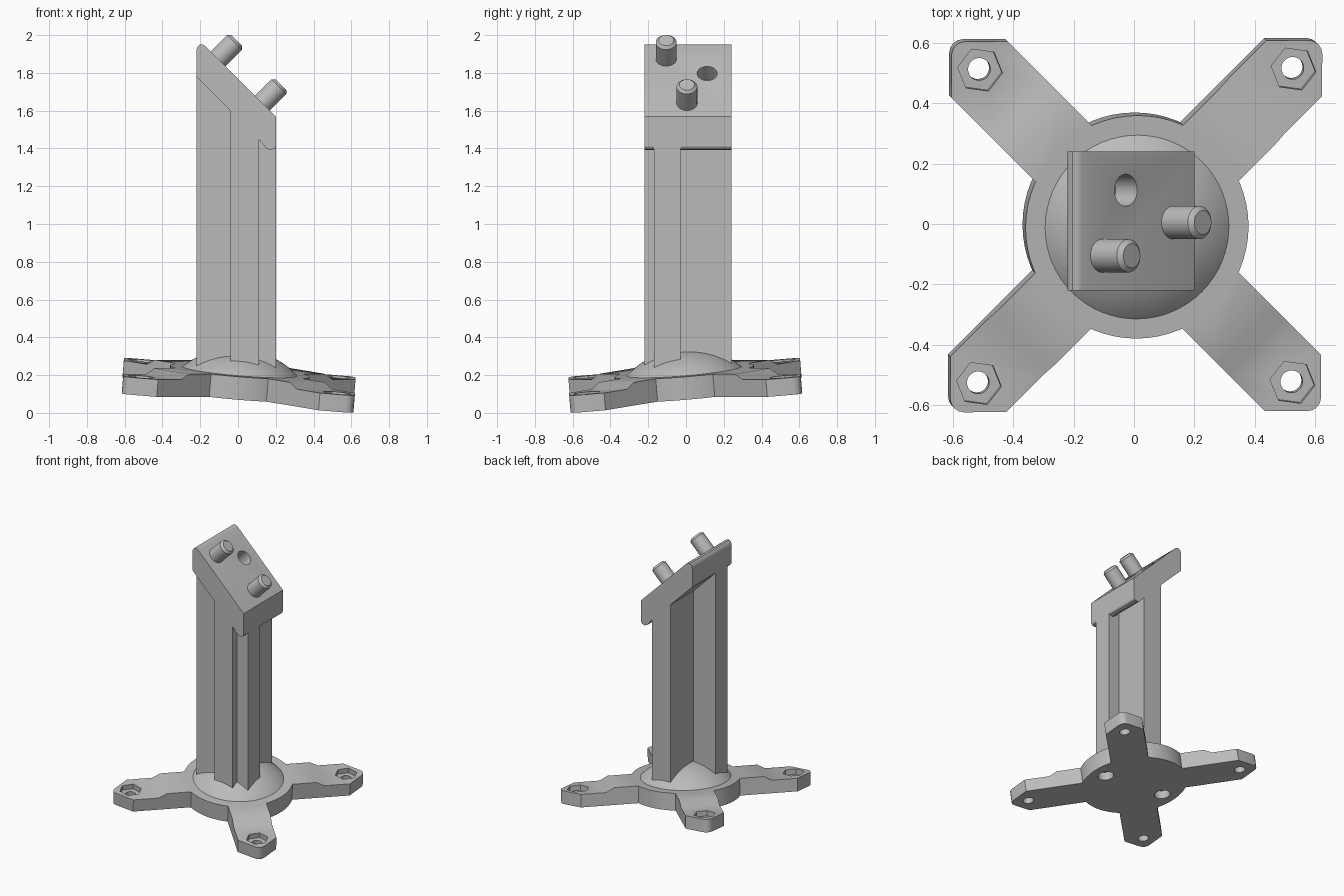
import bpy, bmesh, math
from mathutils import Matrix, Vector

if "Cube" in bpy.data.objects:
    bpy.data.objects.remove(bpy.data.objects["Cube"], do_unlink=True)

grey = bpy.data.materials.new("plain grey")
grey.use_nodes = True
colour = (0.5, 0.5, 0.5, 1)
grey.diffuse_color = colour
grey.node_tree.nodes["Principled BSDF"].inputs["Base Color"].default_value = colour


def add(name, bm, matrix=None):
    if matrix:
        bm.transform(matrix)
    bmesh.ops.recalc_face_normals(bm, faces=bm.faces)
    mesh = bpy.data.meshes.new(name)
    bm.to_mesh(mesh)
    bm.free()
    mesh.materials.append(grey)
    ob = bpy.data.objects.new(name, mesh)
    bpy.context.collection.objects.link(ob)
    return ob


def prism(points, height):
    """Flat outline in XY pushed up along Z."""
    bm = bmesh.new()
    face = bm.faces.new([bm.verts.new((x, y, 0)) for x, y in points])
    ext = bmesh.ops.extrude_face_region(bm, geom=[face])
    bmesh.ops.translate(bm, vec=(0, 0, height),
                        verts=[v for v in ext["geom"] if isinstance(v, bmesh.types.BMVert)])
    return bm


def ring(radius, sides, cx=0, cy=0, turn=0):
    return [(cx + radius * math.cos(turn + math.tau * i / sides),
             cy + radius * math.sin(turn + math.tau * i / sides)) for i in range(sides)]


def select(ob):
    bpy.ops.object.select_all(action="DESELECT")
    ob.select_set(True)
    bpy.context.view_layer.objects.active = ob


def boolean(ob, other, operation):
    select(ob)
    mod = ob.modifiers.new(operation.lower(), "BOOLEAN")
    mod.operation = operation
    mod.solver = "EXACT"
    mod.object = other
    bpy.ops.object.modifier_apply(modifier=mod.name)
    bpy.data.objects.remove(other, do_unlink=True)


def smooth(ob):
    select(ob)
    bpy.ops.object.shade_smooth_by_angle(angle=math.radians(30))


# Tilt shared by the base and dome
normal = Vector((0.083, -0.083, 1))
tilt = Matrix.Translation((0, 0, 0.1)) @ \
    Vector((0, 0, 1)).rotation_difference(normal).to_matrix().to_4x4()
HUB, PAD = 0.122, 0.092

# Base: round hub with four stepped arms
base = add("base", prism(ring(0.37, 64), HUB))
half = [(0.15, 0.131), (0.739, 0.131), (0.838, 0.032), (0.848, 0.017)]
outline = [(x, -y) for x, y in half] + [(0.851, 0)] + half[::-1]
for i in range(4):
    turn = math.pi / 4 + i * math.pi / 2
    arm = prism(outline, HUB)
    for cut in (0.51, 0.566):
        bmesh.ops.bisect_plane(arm, geom=arm.verts[:] + arm.edges[:] + arm.faces[:],
                               plane_co=(cut, 0, 0), plane_no=(1, 0, 0))
    for v in arm.verts:
        if v.co.x > 0.56 and v.co.z > PAD:
            v.co.z = PAD
    boolean(base, add("arm", arm, Matrix.Rotation(turn, 4, "Z")), "UNION")

# Nut pockets and bolt holes at the arm ends
for sx in (-1, 1):
    for sy in (-1, 1):
        x, y = sx * 0.52, sy * 0.52
        for radius, sides, low in ((0.075, 6, 0.055), (0.037, 32, -0.1)):
            tool = prism(ring(radius, sides, x, y, -0.14), 0.3)
            boolean(base, add("cutter", tool, Matrix.Translation((0, 0, low))), "DIFFERENCE")
    # Blind holes under the hub
    tool = prism(ring(0.055, 32, sx * 0.255, 0), 0.16)
    boolean(base, add("cutter", tool, Matrix.Translation((0, 0, -0.1))), "DIFFERENCE")
base.data.transform(tilt)
smooth(base)

# Dome: cap of a large sphere sitting on the hub
rim, rise = 0.305, 0.118
R = (rim ** 2 + rise ** 2) / (2 * rise)
bm = bmesh.new()
bmesh.ops.create_uvsphere(bm, u_segments=64, v_segments=80, radius=R)
bmesh.ops.bisect_plane(bm, geom=bm.verts[:] + bm.edges[:] + bm.faces[:],
                       plane_co=(0, 0, R - rise - 0.004), plane_no=(0, 0, 1), clear_inner=True)
dome = add("dome", bm, tilt @ Matrix.Translation((0, 0, HUB + rise - R)))
smooth(dome)

# Column: cross-shaped section with a slanted top
x0, x1, x2, x3 = -0.22, -0.04, 0.11, 0.2
y0, y1, y2, y3 = -0.22, -0.17, -0.03, 0.24
cross = [(x0, y1), (x1, y1), (x1, y0), (x2, y0), (x2, y1), (x3, y1),
         (x3, y2), (x2, y2), (x2, y3), (x1, y3), (x1, y2), (x0, y2)]
bm = prism(cross, 1)
for v in bm.verts:
    v.co.z = 1.66 - v.co.x if v.co.z > 0.5 else 0.2
add("column", bm)

# Head block: slanted profile extruded along Y
profile = [(-0.22, 1.78), (-0.22, 1.92), (-0.215, 1.938), (-0.203, 1.95), (-0.188, 1.95),
           (-0.172, 1.942), (0.2, 1.57), (0.2, 1.41), (0.192, 1.398), (0.172, 1.391),
           (0.15, 1.4), (0.11, 1.45)]
stand = Matrix.Translation((0, y3, 0)) @ Matrix.Rotation(math.pi / 2, 4, "X")
head = add("head_block", prism(profile, y3 - y0), stand)


def on_slope(x, y):
    return Matrix.Translation((x, y, 1.77 - x)) @ Matrix.Rotation(math.pi / 4, 4, "Y")


# Blind hole in the slanted face
tool = prism(ring(0.053, 32), 0.2)
boolean(head, add("cutter", tool, on_slope(-0.027, 0.112) @ Matrix.Translation((0, 0, -0.1))),
        "DIFFERENCE")
smooth(head)

# Two chamfered pegs
for name, x, y in (("upper_peg", -0.105, -0.105), ("lower_peg", 0.13, 0.005)):
    bm = prism(ring(0.055, 40), 0.168)
    top = [e for e in bm.edges if all(v.co.z > 0.1 for v in e.verts)]
    bmesh.ops.bevel(bm, geom=top, offset=0.015, segments=1, affect="EDGES")
    smooth(add(name, bm, on_slope(x, y) @ Matrix.Translation((0, 0, -0.03))))
